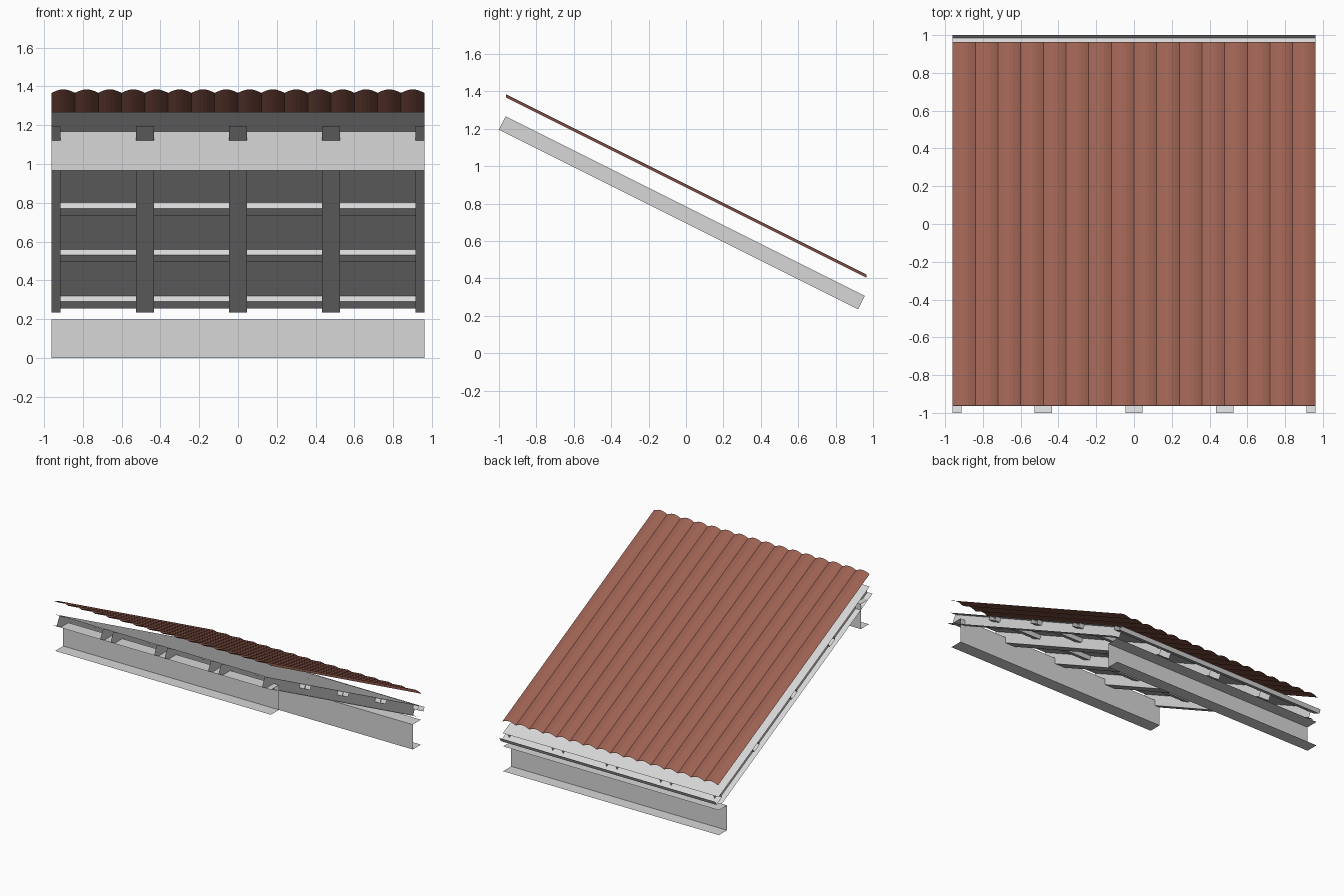
import bpy, math
from mathutils import Vector

if "Cube" in bpy.data.objects:
    bpy.data.objects.remove(bpy.data.objects["Cube"])

HALF = 0.96                                   # half width along x
ALONG = Vector((0, 2, -1)).normalized()       # down the slope
UP = Vector((0, 1, 2)).normalized()           # square to the slope
DEPTH = 0.08                                  # rafter depth


def material(name, colour):
    m = bpy.data.materials.new(name)
    m.diffuse_color = (*colour, 1)
    m.use_nodes = True
    m.node_tree.nodes["Principled BSDF"].inputs["Base Color"].default_value = m.diffuse_color
    return m


steel = material("light grey steel", (0.68, 0.68, 0.68))
brown = material("red brown sheet", (0.33, 0.12, 0.085))


def sweep(name, profile, direction, mat):
    """Thin sheet-metal part: an open profile swept along a vector."""
    n = len(profile)
    verts = [Vector(p) for p in profile]
    verts += [v + Vector(direction) for v in verts]
    faces = [(i, i + 1, n + i + 1, n + i) for i in range(n - 1)]
    mesh = bpy.data.meshes.new(name)
    mesh.from_pydata(verts, [], faces)
    mesh.materials.append(mat)
    ob = bpy.data.objects.new(name, mesh)
    bpy.context.collection.objects.link(ob)
    return ob


def deck_point(y):
    return Vector((0, y, 0.785 - 0.5 * y))


across = Vector((2 * HALF, 0, 0))
left = Vector((-HALF, 0, 0))

# Two channel beams, open sides facing outward
for name, side, z in (("front_beam", -1, 0.968), ("back_beam", 1, 0.0)):
    web, lip = side * 0.85, side * 0.953
    sweep(name, [(-HALF, lip, z), (-HALF, web, z),
                 (-HALF, web, z + 0.2), (-HALF, lip, z + 0.2)], across, steel)

# Flat deck lying on the rafters
start = deck_point(-0.964)
run = deck_point(0.956) - start
sweep("deck", [start + left, start + left + across], run, steel)

# Sloping rafter channels: pairs face each other, end ones open outward
W = 0.046
for i in range(-2, 3):
    for side in (-1, 1):
        if abs(i * 0.48 + side * W) > HALF:
            continue
        xc, xw = i * 0.48, i * 0.48 + side * W
        top = [start + Vector((x, 0, 0)) for x in (xc, xw)]
        low = [p - UP * DEPTH for p in top]
        sweep("rafter", [top[1], low[1], low[0]], run, steel)

# Four shallow purlin channels under the deck, open side up
for k in range(4):
    end = deck_point(1.0 - 0.48 * k) + left
    begin = end - ALONG * 0.08
    drop = -UP * 0.033
    sweep("purlin", [begin, begin + drop, end + drop, end], across, steel)

# Corrugated roof sheet with rounded ridges
RIDGES, SEG = 16, 6
wave = []
for i in range(RIDGES * SEG + 1):
    t = i / SEG
    x = -HALF + 2 * HALF * t / RIDGES
    wave.append((x, -0.962, 1.367 + 0.018 * abs(math.sin(math.pi * t))))
sweep("corrugated_roof", wave, (0, 1.926, -0.963), brown)
